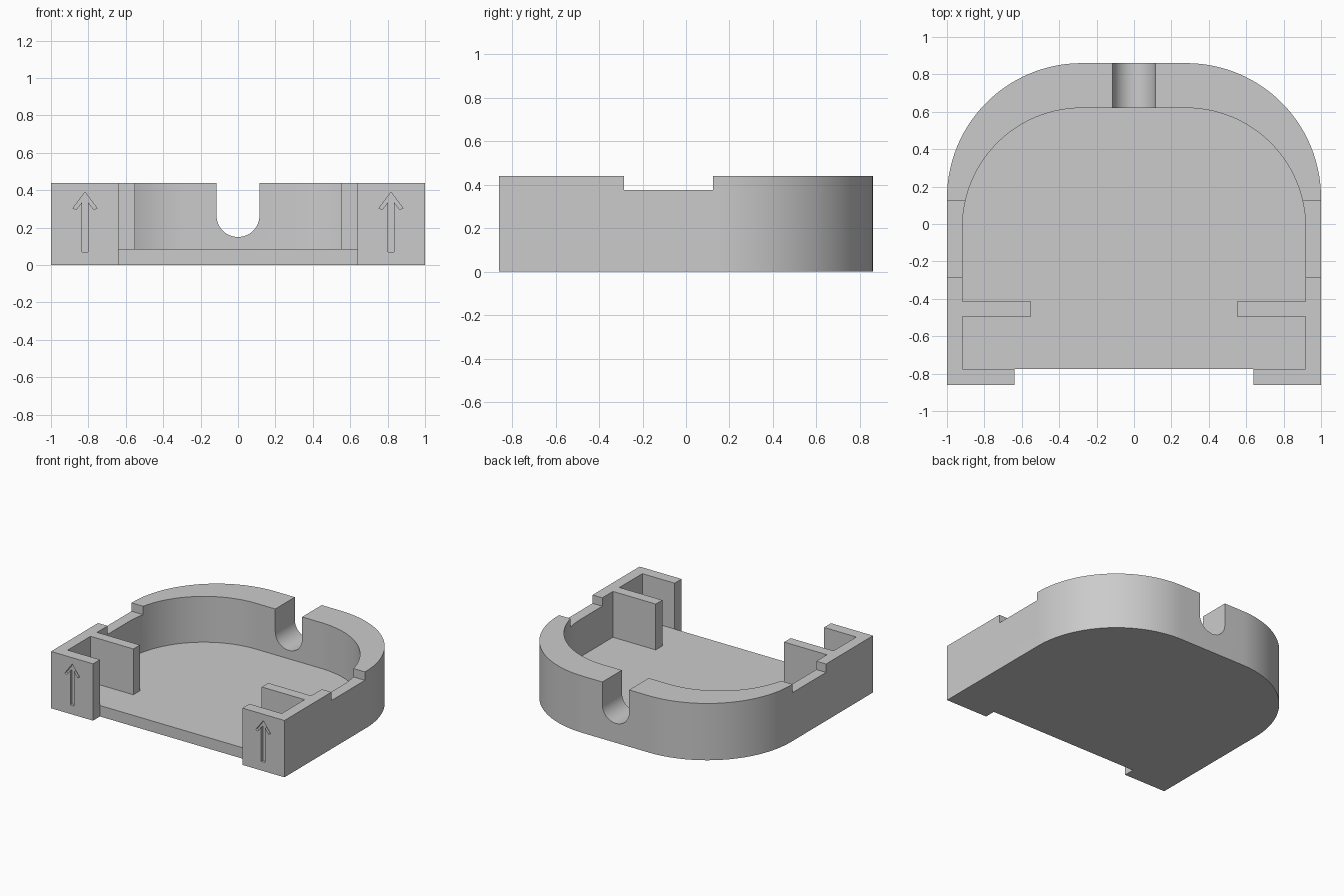
import bpy
import bmesh
from math import sin, cos, pi, radians
from mathutils import Matrix

cube = bpy.data.objects.get("Cube")
if cube:
    bpy.data.objects.remove(cube, do_unlink=True)

grey = bpy.data.materials.new("plain grey")
grey.use_nodes = True
grey.diffuse_color = (0.6, 0.6, 0.6, 1)
grey.node_tree.nodes["Principled BSDF"].inputs["Base Color"].default_value = (0.6, 0.6, 0.6, 1)

HEIGHT, FLOOR = 0.44, 0.085
FRONT, INNER_FRONT = -0.86, -0.775
OPENING = 0.64
UPRIGHT = Matrix.Rotation(radians(90), 4, "X")   # turns a plan into a front elevation


def arc(cx, cy, r, start, end, steps=28):
    angles = [start + (end - start) * i / steps for i in range(steps + 1)]
    return [(cx + r * cos(a), cy + r * sin(a)) for a in angles]


def mirrored(half):
    """Close a +x half outline with its mirror image."""
    return half + [(-x, y) for x, y in reversed(half)]


def prism(name, outline, low, high, matrix=None):
    bm = bmesh.new()
    face = bm.faces.new([bm.verts.new((x, y, low)) for x, y in outline])
    top = bmesh.ops.extrude_face_region(bm, geom=[face])["geom"]
    bmesh.ops.translate(bm, vec=(0, 0, high - low),
                        verts=[v for v in top if isinstance(v, bmesh.types.BMVert)])
    if matrix:
        bm.transform(matrix)
    bmesh.ops.recalc_face_normals(bm, faces=bm.faces)
    mesh = bpy.data.meshes.new(name)
    bm.to_mesh(mesh)
    bm.free()
    mesh.materials.append(grey)
    obj = bpy.data.objects.new(name, mesh)
    bpy.context.collection.objects.link(obj)
    return obj


def rectangle(x0, x1, y0, y1):
    return [(x0, y0), (x1, y0), (x1, y1), (x0, y1)]


def cut(target, cutter):
    cutter.hide_render = True
    mod = target.modifiers.new("cut", "BOOLEAN")
    mod.operation, mod.solver, mod.object = "DIFFERENCE", "EXACT", cutter
    bpy.context.view_layer.objects.active = target
    bpy.ops.object.modifier_apply(modifier=mod.name)
    bpy.data.objects.remove(cutter, do_unlink=True)


# Solid block with rounded back corners
housing = prism("tray_housing", mirrored([(1, FRONT)] + arc(0.28, 0.14, 0.72, 0, pi / 2)), 0, HEIGHT)

# Opening between the front pads
cut(housing, prism("front_gap", rectangle(-OPENING, OPENING, -1, INNER_FRONT), -0.1, 0.6))

# Cavity, leaving the floor, the front pads and the two inner ribs
cavity = [(OPENING, -1), (OPENING, INNER_FRONT), (0.917, INNER_FRONT),
          (0.917, -0.495), (0.55, -0.495), (0.55, -0.415), (0.917, -0.415)]
cavity += arc(0.28, -0.017, 0.637, 0, pi / 2)
cut(housing, prism("cavity", mirrored(cavity), FLOOR, 0.6))

# Shallow notches in the side walls
for side in (-1, 1):
    ends = sorted((side * 0.8, side * 1.1))
    cut(housing, prism("side_notch", rectangle(*ends, -0.285, 0.125), 0.375, 0.6))

# Round-bottomed cable slot through the back wall
slot = [(0.115, 0.6)] + arc(0, 0.265, 0.115, 0, -pi, 32) + [(-0.115, 0.6)]
cut(housing, prism("cable_slot", slot, -1, -0.5, UPRIGHT))

# Engraved arrows on the front pads
half_arrow = [(0.017, 0.07), (0.017, 0.335), (0.047, 0.297), (0.064, 0.304), (0, 0.39)]
arrow = half_arrow + [(-x, z) for x, z in reversed(half_arrow[:-1])]
for side in (-1, 1):
    outline = [(x + side * 0.818, z) for x, z in arrow]
    cut(housing, prism("arrow_cutter", outline, -FRONT - 0.02, 1, UPRIGHT))

bpy.ops.object.select_all(action="DESELECT")
housing.select_set(True)
bpy.context.view_layer.objects.active = housing
bpy.ops.object.shade_smooth_by_angle(angle=radians(25))
